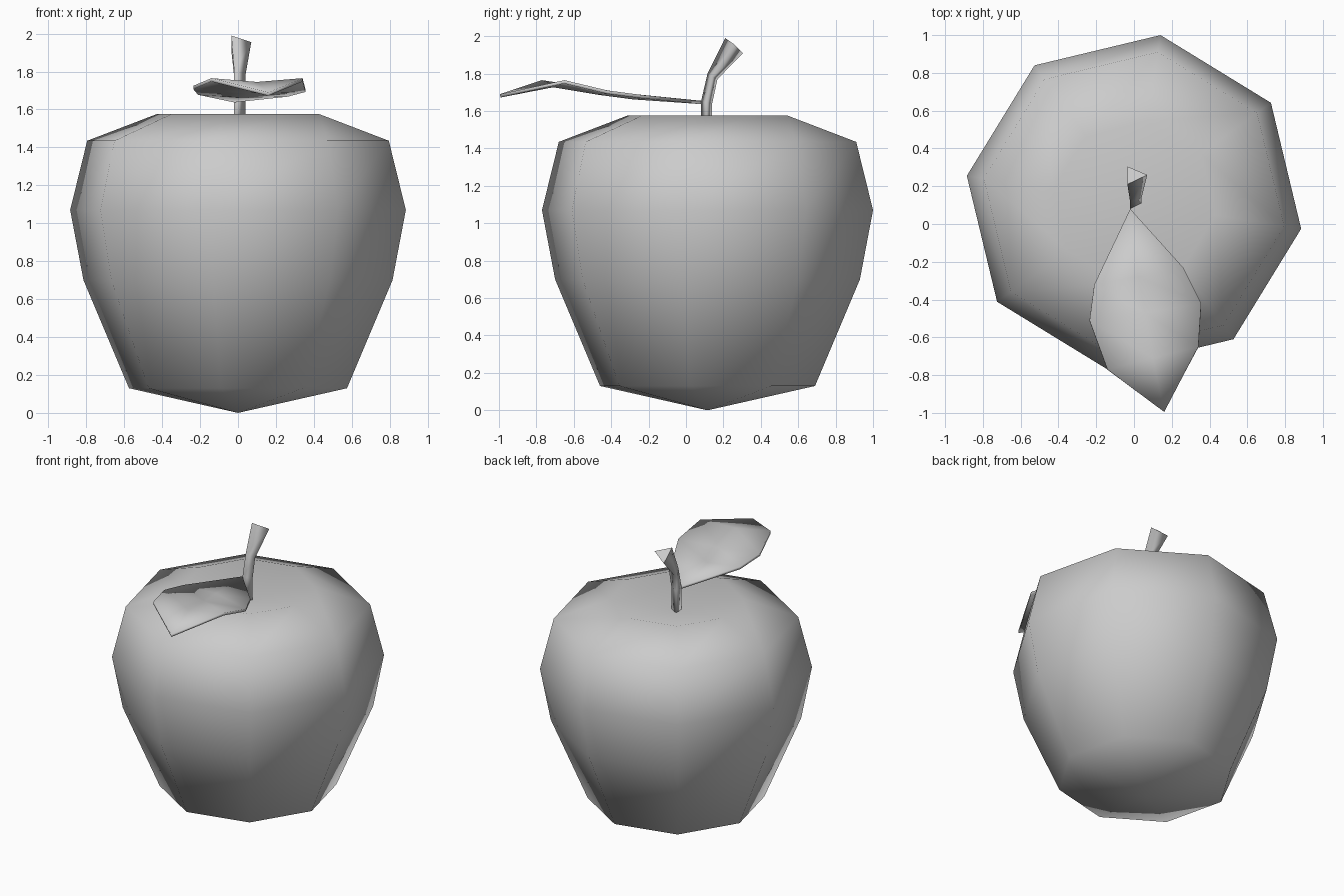
import bpy
from math import sin, cos, radians

cube = bpy.data.objects.get("Cube")
if cube:
    bpy.data.objects.remove(cube, do_unlink=True)

grey = bpy.data.materials.new("plain_grey")
grey.use_nodes = True
grey.diffuse_color = (0.6, 0.6, 0.6, 1)
grey.node_tree.nodes["Principled BSDF"].inputs["Base Color"].default_value = (0.6, 0.6, 0.6, 1)

AXIS_Y = 0.115


def build(name, verts, faces):
    """Smooth-shaded mesh object in the shared colour."""
    mesh = bpy.data.meshes.new(name)
    mesh.from_pydata(verts, [], faces)
    mesh.materials.append(grey)
    mesh.shade_smooth()
    obj = bpy.data.objects.new(name, mesh)
    bpy.context.collection.objects.link(obj)
    return obj


def bridge(rings, n):
    """Quads between consecutive rings of n vertices."""
    return [(r * n + i, r * n + (i + 1) % n, (r + 1) * n + (i + 1) % n, (r + 1) * n + i)
            for r in range(rings - 1) for i in range(n)]


# Fruit body: eight-sided lathe with a pointed base and dimpled crown
profile = [(0.582, 0.13), (0.825, 0.7), (0.896, 1.07), (0.805, 1.435), (0.435, 1.575)]
sides = 8
verts = [(r * cos(a), AXIS_Y + r * sin(a), z) for r, z in profile
         for a in (radians(36 + 45 * i) for i in range(sides))]
faces = bridge(len(profile), sides)
base, crown = len(verts), len(verts) + 1
verts += [(0, AXIS_Y, 0), (0, AXIS_Y, 1.48)]
last = sides * (len(profile) - 1)
for i in range(sides):
    j = (i + 1) % sides
    faces += [(j, i, base), (last + i, last + j, crown)]
build("fruit_body", verts, faces)

# Stem: bent three-sided prism that flares at the tip
stem = [(-0.02, 0.08, 1.45), (0.04, 0.11, 1.45), (-0.02, 0.14, 1.45),
        (-0.02, 0.08, 1.65), (0.04, 0.11, 1.645), (-0.02, 0.14, 1.64),
        (-0.02, 0.115, 1.8), (0.04, 0.14, 1.785), (-0.02, 0.168, 1.77),
        (-0.035, 0.21, 1.99), (0.07, 0.26, 1.955), (-0.035, 0.305, 1.91)]
# the flat cap keeps its own corners so it stays crisp
build("stem", stem + stem[-3:], bridge(4, 3) + [(2, 1, 0), (12, 13, 14)])

# Leaf: thin, slightly folded blade of left, midrib and right points
leaf = [(-0.02, 0.08, 1.655),
        (-0.21, -0.32, 1.695), (0.02, -0.28, 1.68), (0.26, -0.23, 1.685),
        (-0.235, -0.51, 1.725), (0.06, -0.47, 1.705), (0.355, -0.42, 1.71),
        (-0.14, -0.77, 1.765), (0.1, -0.71, 1.745), (0.34, -0.65, 1.765),
        (0.16, -0.995, 1.69)]
faces = [(0, 1, 2), (0, 2, 3), (7, 10, 8), (8, 10, 9)]
for k in (1, 2, 4, 5):
    faces.append((k, k + 3, k + 4, k + 1))
blade = build("leaf", leaf, faces)
solid = blade.modifiers.new("thickness", "SOLIDIFY")
solid.thickness = 0.018
solid.offset = -1
